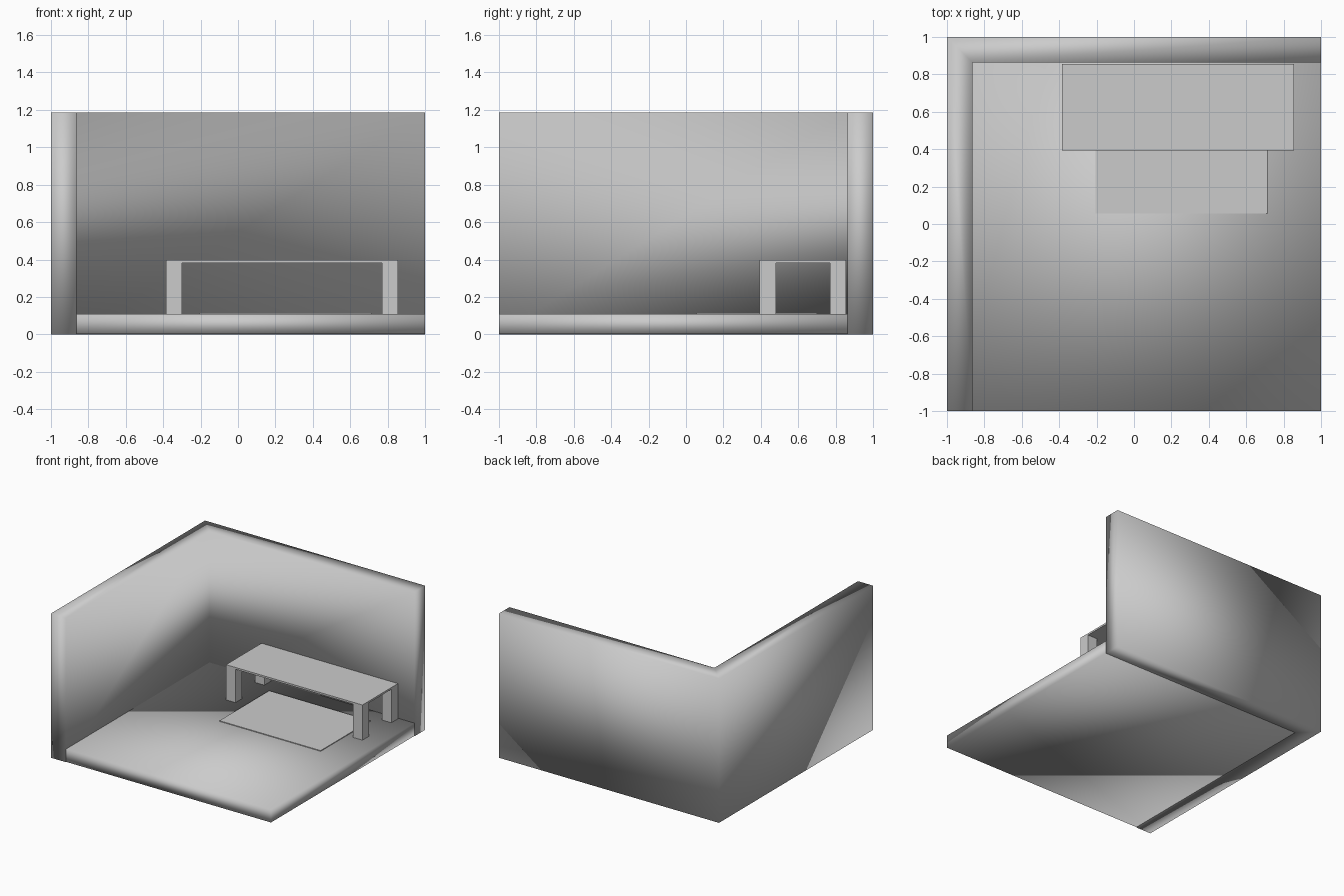
import bpy, bmesh

if "Cube" in bpy.data.objects:
    bpy.data.objects.remove(bpy.data.objects["Cube"])


def add_mesh(name, bm, smooth=False):
    bmesh.ops.recalc_face_normals(bm, faces=bm.faces)
    for f in bm.faces:
        f.smooth = smooth
    me = bpy.data.meshes.new(name)
    bm.to_mesh(me)
    bm.free()
    ob = bpy.data.objects.new(name, me)
    bpy.context.collection.objects.link(ob)
    return ob


def box(name, x, y, z, smooth=False):
    bm = bmesh.new()
    bmesh.ops.create_cube(bm, size=1)
    for v in bm.verts:
        v.co = [(a + b) / 2 + c * (b - a) for c, (a, b) in zip(v.co, (x, y, z))]
    return add_mesh(name, bm, smooth)


IN = 0.863      # inner wall plane
TOP = 1.185     # wall height
FLOOR = 0.108   # floor level

# L-shaped walls: mitred plan swept upward
bm = bmesh.new()
plan = [((-1, -1), (-IN, -1)), ((-1, 1), (-IN, IN)), ((1, 1), (1, IN))]
rings = []
for outer, inner in plan:
    pts = [(*outer, 0), (*inner, 0), (*inner, TOP), (*outer, TOP)]
    rings.append([bm.verts.new(p) for p in pts])
for a, b in zip(rings, rings[1:]):
    for i in range(4):
        j = (i + 1) % 4
        bm.faces.new((a[i], a[j], b[j], b[i]))
bm.faces.new(rings[0])
bm.faces.new(rings[-1])
add_mesh("walls", bm, smooth=True)

# Floor slab
box("floor", (-IN, 1), (-1, IN), (0.003, FLOOR), smooth=True)

# Low table: thin top on four square legs
X, Y = (-0.385, 0.855), (0.394, 0.855)
LEG, UNDER = 0.086, 0.382
box("table_top", X, Y, (UNDER, 0.397))
for side, x0 in (("left", X[0]), ("right", X[1] - LEG)):
    for end, y0 in (("front", Y[0]), ("back", Y[1] - LEG)):
        box(f"table_leg_{end}_{side}", (x0, x0 + LEG), (y0, y0 + LEG), (FLOOR, UNDER))

# Thin rug
box("rug", (-0.207, 0.713), (0.055, 0.70), (FLOOR - 0.003, FLOOR + 0.006))
